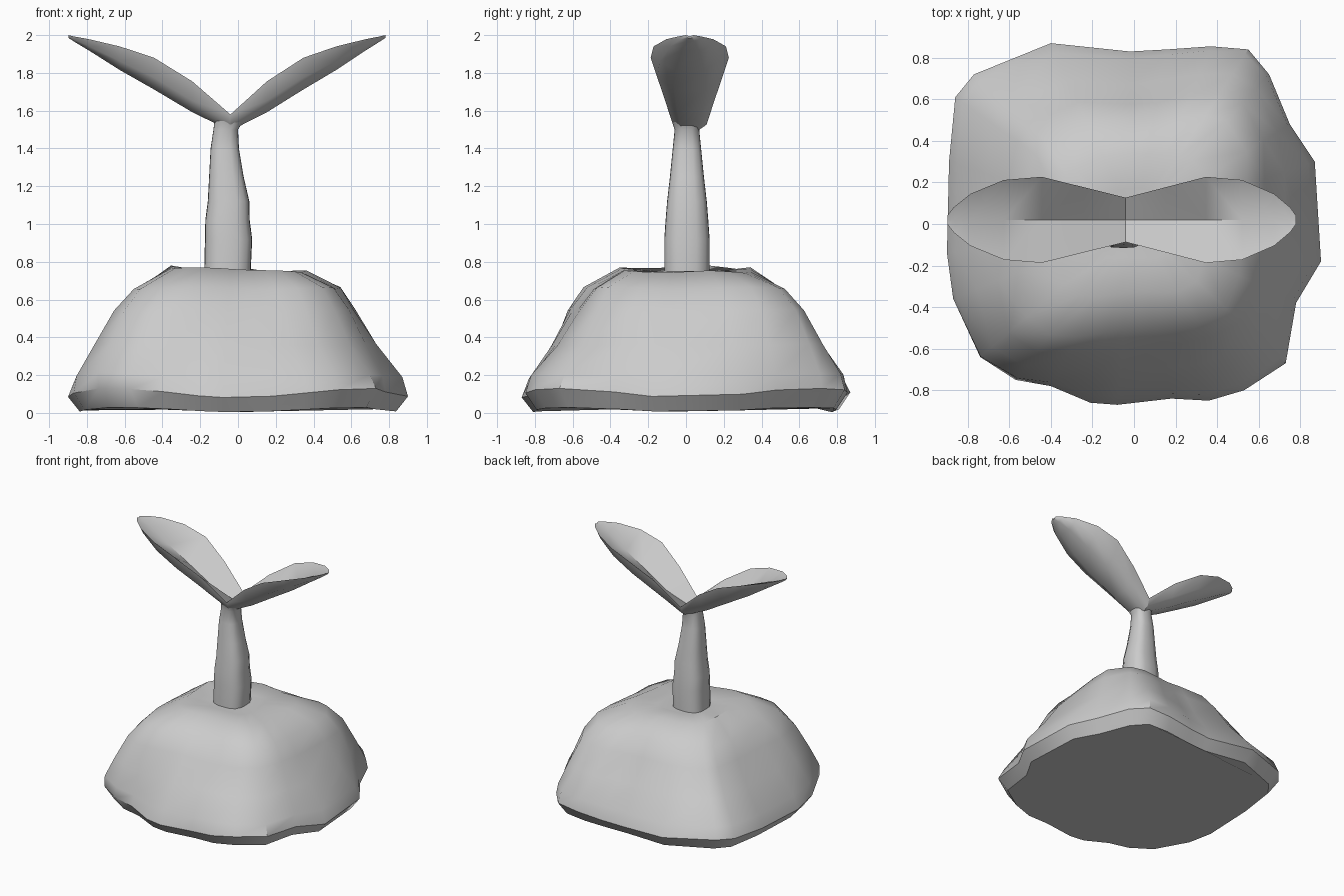
import bpy
import bmesh
from math import atan2, cos, sin, pi, radians

if "Cube" in bpy.data.objects:
    bpy.data.objects.remove(bpy.data.objects["Cube"])


def loft(name, rings, angle):
    """Skin a list of equal-length closed rings and cap both ends."""
    bm = bmesh.new()
    rows = [[bm.verts.new(p) for p in ring] for ring in rings]
    n = len(rings[0])
    for a, b in zip(rows, rows[1:]):
        for i in range(n):
            j = (i + 1) % n
            bm.faces.new((a[i], a[j], b[j], b[i]))
    bm.faces.new(rows[0][::-1])
    bm.faces.new(rows[-1])
    bmesh.ops.recalc_face_normals(bm, faces=bm.faces)
    mesh = bpy.data.meshes.new(name)
    bm.to_mesh(mesh)
    bm.free()
    obj = bpy.data.objects.new(name, mesh)
    bpy.context.collection.objects.link(obj)
    bpy.ops.object.select_all(action='DESELECT')
    obj.select_set(True)
    bpy.context.view_layer.objects.active = obj
    bpy.ops.object.shade_smooth_by_angle(angle=radians(angle))
    return obj


def rounded_square(a, rx, ry, n):
    c, s = cos(a), sin(a)
    r = (abs(c / rx) ** n + abs(s / ry) ** n) ** (-1 / n)
    return r * c, r * s


# Soil mound: irregular foot outline easing into a rounded square on top
foot = [(.87, .30), (.75, .48), (.65, .72), (.55, .84), (.37, .855), (.16, .84),
        (-.02, .83), (-.40, .87), (-.77, .72), (-.86, .61), (-.89, .30), (-.90, -.14),
        (-.87, -.36), (-.74, -.64), (-.57, -.75), (-.40, -.78), (-.21, -.86), (-.08, -.87),
        (.18, -.84), (.36, -.85), (.53, -.80), (.73, -.67), (.78, -.38), (.90, -.18)]
# scale, height, blend to rounded square, corner lift, corner bulge
levels = [(.93, .004, 0, .025, 0), (1, .08, 0, .05, 0), (.965, .18, .2, .03, .02),
          (.82, .36, .55, 0, .11), (.70, .54, .75, 0, .16), (.60, .66, .85, 0, .15),
          (.40, .765, .95, -.01, .08), (.2, .75, 1, 0, 0)]
mound_rings = []
for k, (scale, z, t, lift, bulge) in enumerate(levels):
    ring = []
    for x, y in foot:
        a = atan2(y, x)
        sx, sy = rounded_square(a, .87, .83, 4)
        corner = sin(2 * a) ** 2
        # the front-left and back-right corners are fuller than the others
        fuller = (1 if x < 0 else .7) if x * y > 0 else -.1
        grow = scale * (1 + bulge * fuller * corner)
        bump = .01 * sin(5 * a + k) if 1 < k < 7 else 0
        tilt = -.015 * x if k == 6 else 0
        ring.append(((x + (sx - x) * t) * (grow + bump),
                     (y + (sy - y) * t) * (grow + bump),
                     z + lift * corner + bump * .6 + tilt))
    mound_rings.append(ring)
loft("soil_mound", mound_rings, 40)

# Stem: tapering rounded-square tube (z, left x, right x, half depth)
stem = [(.70, -.18, .065, .12), (.92, -.175, .075, .12), (1.02, -.173, .062, .113),
        (1.12, -.16, .06, .105), (1.25, -.153, .03, .09), (1.40, -.145, .005, .075),
        (1.50, -.13, .0, .065), (1.545, -.125, .03, .08)]
stem_rings = []
for z, x0, x1, d in stem:
    ring = []
    for i in range(16):
        px, py = rounded_square(2 * pi * i / 16, (x1 - x0) / 2, d, 3.2)
        ring.append(((x0 + x1) / 2 + px, py + .005, z))
    stem_rings.append(ring)
loft("stem", stem_rings, 45)

# Leaves: boat-shaped sections (reach, half width, rim height, keel height)
sections = [(0, .107, 1.58, 1.49), (.2, .157, 1.755, 1.585), (.4, .207, 1.88, 1.705),
            (.58, .192, 1.94, 1.81), (.74, .125, 1.978, 1.915), (.82, .06, 1.993, 1.965),
            (.85, .02, 2.0, 1.985)]


def leaf(name, side, stretch):
    rings = []
    for reach, w, rim, keel in sections:
        x = -.04 + side * reach * stretch
        h = rim - keel
        crease = keel + min(.035, h * .6) if reach else 1.555
        rings.append([(x, .02 + v * w, z) for v, z in
                      ((-1, rim), (-.83, keel + .4 * h), (-.4, keel + .04 * h),
                       (.4, keel + .04 * h), (.83, keel + .4 * h), (1, rim), (0, crease))])
    return loft(name, rings, 45)


leaf("left_leaf", -1, 1.01)
leaf("right_leaf", 1, .965)
